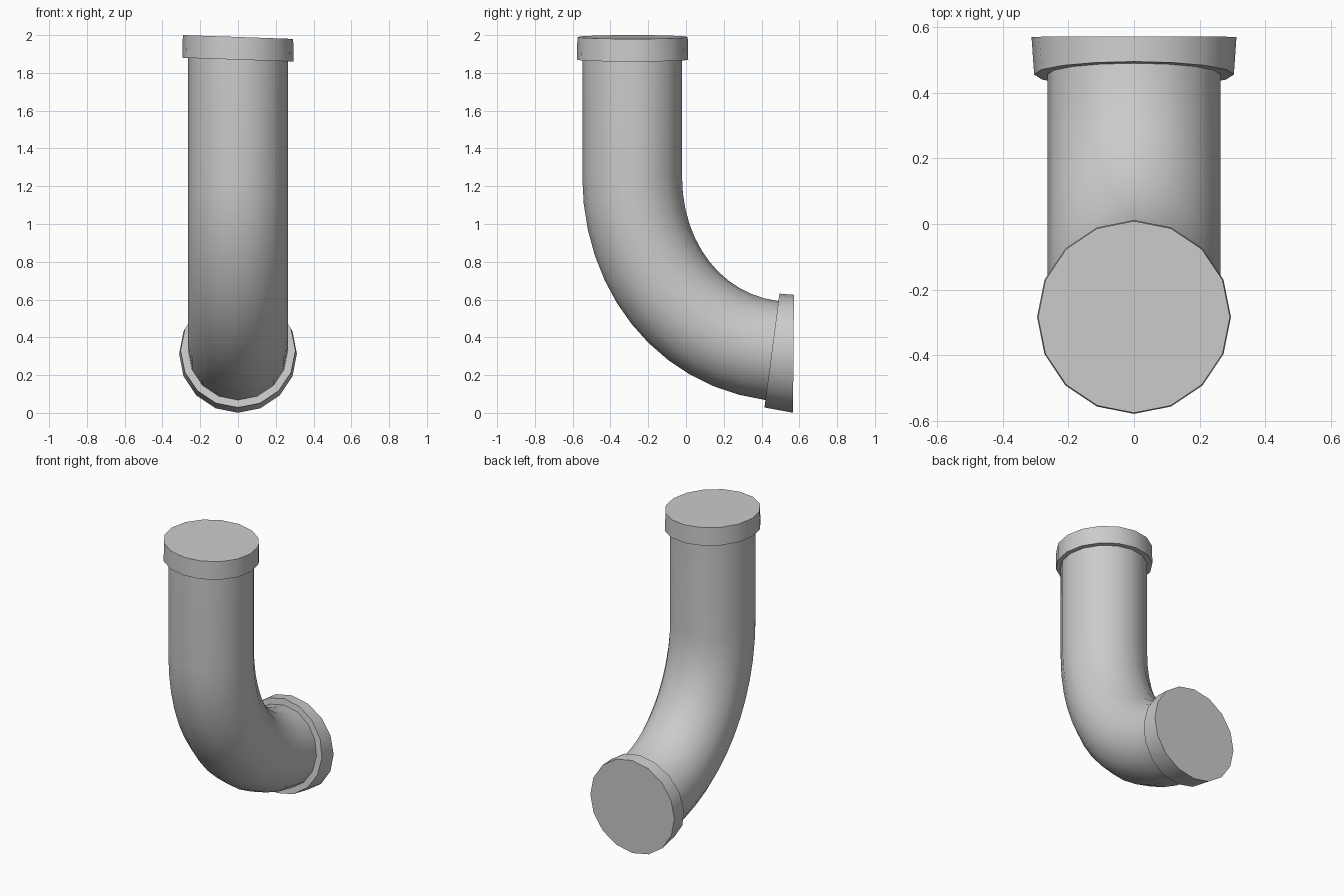
import bpy, bmesh
from mathutils import Vector

if "Cube" in bpy.data.objects:
    bpy.data.objects.remove(bpy.data.objects["Cube"])

SIDES = 16
STEPS = 12
PIPE_R = 0.264
TILT = -0.035
from math import sin, cos, tau


def ring(bm, y, z, direction, radius, tilt=0.0):
    """Ring of vertices square to a direction in the y-z plane."""
    d = direction.normalized()
    u, v = Vector((1, 0, tilt)), Vector((0, -d.y, d.x))
    c = Vector((0, y, z))
    return [bm.verts.new(c + radius * (u * cos(tau * i / SIDES) + v * sin(tau * i / SIDES)))
            for i in range(SIDES)]


bm = bmesh.new()
down, out = Vector((0, -1)), Vector((0.99, -0.13))
rings = []

# top collar and straight pipe
rings.append(ring(bm, -0.283, 1.99, down, 0.292, TILT))
rings.append(ring(bm, -0.283, 1.87, down, 0.295, TILT))
rings.append(ring(bm, -0.285, 1.87, down, PIPE_R, TILT))

# swept elbow along a cubic curve
p0, p3 = Vector((-0.285, 1.25)), Vector((0.455, 0.33))
p1, p2 = p0 + down * 0.47, p3 - out * 0.45
for i in range(STEPS + 1):
    t = i / STEPS
    s = 1 - t
    p = s**3 * p0 + 3 * s * s * t * p1 + 3 * s * t * t * p2 + t**3 * p3
    d = s * s * (p1 - p0) + 2 * s * t * (p2 - p1) + t * t * (p3 - p2)
    rings.append(ring(bm, p.x, p.y, d, PIPE_R))

# wedge-shaped end collar
rings.append(ring(bm, 0.455, 0.33, out, 0.304))
rings.append(ring(bm, 0.569, 0.313, Vector((1, -0.008)), 0.312))

# skin and flat end caps
for a, b in zip(rings, rings[1:]):
    for i in range(SIDES):
        j = (i + 1) % SIDES
        bm.faces.new((a[i], a[j], b[j], b[i]))
bm.faces.new(rings[0])
bm.faces.new(rings[-1])
bmesh.ops.recalc_face_normals(bm, faces=bm.faces)

mesh = bpy.data.meshes.new("elbow_pipe")
bm.to_mesh(mesh)
bm.free()
pipe = bpy.data.objects.new("elbow_pipe", mesh)
bpy.context.collection.objects.link(pipe)
bpy.context.view_layer.objects.active = pipe
pipe.select_set(True)
bpy.ops.object.shade_smooth_by_angle(angle=0.55)
